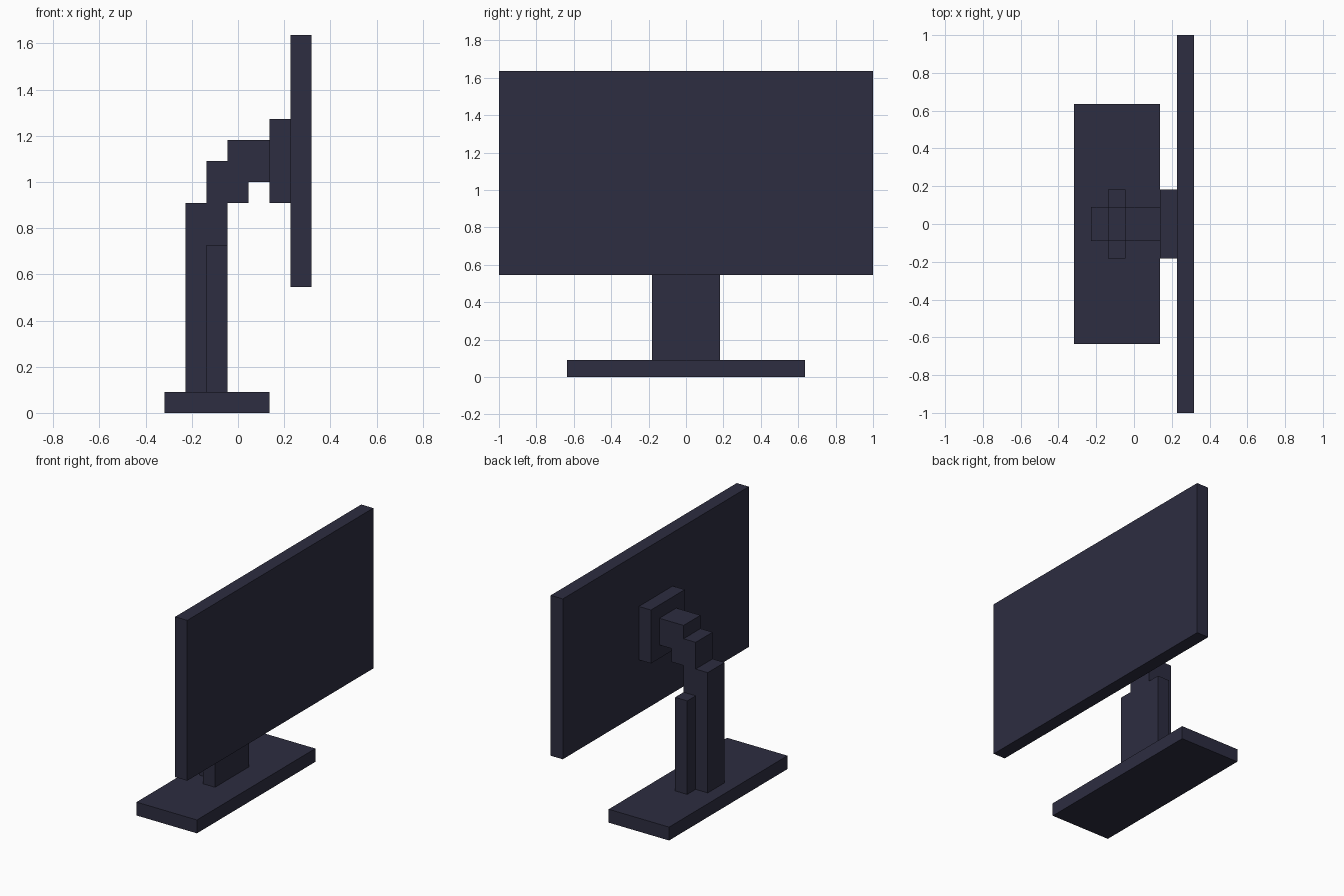
import bpy
import bmesh

cube = bpy.data.objects.get("Cube")
if cube:
    bpy.data.objects.remove(cube, do_unlink=True)

U = 1 / 11  # grid module: the screen is 22 modules wide

# Single dark plastic colour
plastic = bpy.data.materials.new("dark navy plastic")
plastic.use_nodes = True
colour = (0.026, 0.026, 0.052, 1.0)
plastic.diffuse_color = colour
plastic.node_tree.nodes["Principled BSDF"].inputs["Base Color"].default_value = colour


def extrude_profile(name, profile, y0, y1):
    """Extrude an x-z outline (in modules) from y0 to y1."""
    bm = bmesh.new()
    face = bm.faces.new([bm.verts.new((x * U, y0 * U, z * U)) for x, z in profile])
    moved = bmesh.ops.extrude_face_region(bm, geom=[face])["geom"]
    verts = [g for g in moved if isinstance(g, bmesh.types.BMVert)]
    bmesh.ops.translate(bm, verts=verts, vec=(0, (y1 - y0) * U, 0))
    bmesh.ops.recalc_face_normals(bm, faces=bm.faces)
    mesh = bpy.data.meshes.new(name)
    bm.to_mesh(mesh)
    bm.free()
    mesh.materials.append(plastic)
    obj = bpy.data.objects.new(name, mesh)
    bpy.context.collection.objects.link(obj)
    return obj


def box(name, x, y, z):
    outline = [(x[0], z[0]), (x[1], z[0]), (x[1], z[1]), (x[0], z[1])]
    return extrude_profile(name, outline, *y)


# Foot plate
box("base", (-3.5, 1.5), (-7, 7), (0, 1))

# Upright with the stepped arm that reaches forward to the mount
extrude_profile("stand_arm", [
    (-2.5, 1), (-0.5, 1), (-0.5, 10), (0.5, 10), (0.5, 11), (1.5, 11),
    (1.5, 13), (-0.5, 13), (-0.5, 12), (-1.5, 12), (-1.5, 10), (-2.5, 10),
], -1, 1)

# Side supports flanking the upright
for name, y in (("right_support", (-2, -1)), ("left_support", (1, 2))):
    box(name, (-1.5, -0.5), y, (1, 8))

# Mounting plate and screen panel
box("mount_plate", (1.5, 2.5), (-2, 2), (10, 14))
box("screen", (2.5, 3.5), (-11, 11), (6, 18))
